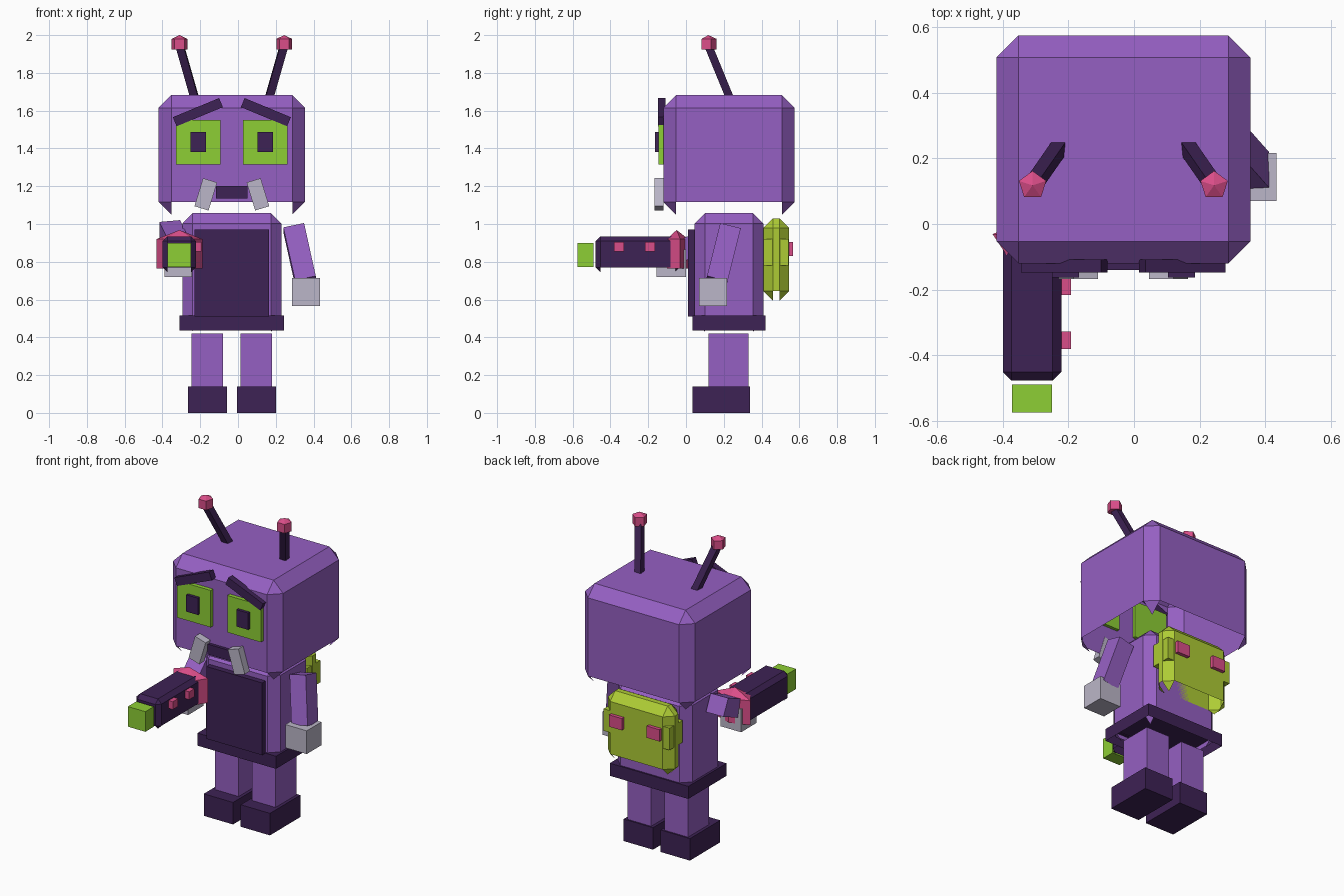
import bpy, bmesh, math
from mathutils import Vector, Matrix

default = bpy.data.objects.get("Cube")
if default:
    bpy.data.objects.remove(default, do_unlink=True)

MID = -0.0325  # centre line of the figure


def material(name, rgb):
    m = bpy.data.materials.new(name)
    m.use_nodes = True
    col = (*rgb, 1)
    m.diffuse_color = col
    m.node_tree.nodes["Principled BSDF"].inputs["Base Color"].default_value = col
    return m


purple = material("purple", (0.30, 0.115, 0.54))
dark = material("dark_plum", (0.048, 0.016, 0.09))
green = material("bright_green", (0.27, 0.62, 0.035))
lime = material("pack_lime", (0.42, 0.60, 0.035))
pink = material("pink", (0.70, 0.075, 0.25))
grey = material("pale_grey", (0.50, 0.47, 0.58))


def finish(name, bm, mat):
    mesh = bpy.data.meshes.new(name)
    bm.normal_update()
    bm.to_mesh(mesh)
    bm.free()
    mesh.materials.append(mat)
    obj = bpy.data.objects.new(name, mesh)
    bpy.context.scene.collection.objects.link(obj)
    return obj


def box(name, mat, x, y, z, bevel=0, open_bottom=False):
    """Box between (min, max) pairs, optionally chamfered and open below."""
    bm = bmesh.new()
    bmesh.ops.create_cube(bm, size=1)
    for v in bm.verts:
        v.co = [(a + b) / 2 + c * (b - a) for (a, b), c in zip((x, y, z), v.co)]
    if bevel:
        bmesh.ops.bevel(bm, geom=bm.edges[:], offset=bevel, offset_type='OFFSET',
                        segments=1, profile=0.5, affect='EDGES')
    if open_bottom:
        bm.normal_update()
        low = [f for f in bm.faces if f.normal.z < -0.3 and len(f.verts) == 4]
        bmesh.ops.delete(bm, geom=low, context='FACES')
    return finish(name, bm, mat)


def tilted_plate(name, mat, centre, size, degrees):
    """Box turned about the front-back axis."""
    bm = bmesh.new()
    turn = Matrix.Rotation(math.radians(degrees), 4, 'Y')
    bmesh.ops.create_cube(bm, size=1, matrix=Matrix.Translation(centre) @ turn
                          @ Matrix.Diagonal((*size, 1)))
    return finish(name, bm, mat)


def limb(name, mat, start, end, width):
    """Square bar from start to end with one side kept level with x."""
    a, b = Vector(start), Vector(end)
    axis = (b - a).normalized()
    side = (Vector((1, 0, 0)) - axis * axis.x).normalized()
    frame = Matrix((side, axis.cross(side), axis)).transposed().to_4x4()
    bm = bmesh.new()
    bmesh.ops.create_cube(bm, size=1, matrix=Matrix.Translation((a + b) / 2) @ frame
                          @ Matrix.Diagonal((width, width, (b - a).length, 1)))
    return finish(name, bm, mat)


def peaked_prism(name, mat, centre, rx, ry, z0, z1, peak):
    """Five-sided prism with a pointed cap."""
    bm = bmesh.new()
    rings = []
    for z in (z0, z1):
        rings.append([bm.verts.new((centre[0] + rx * math.cos(a), centre[1] + ry * math.sin(a), z))
                      for a in (math.pi / 2 + i * math.tau / 5 for i in range(5))])
    low, high = rings
    tip = bm.verts.new((*centre, peak))
    bm.faces.new(low[::-1])
    for i in range(5):
        j = (i + 1) % 5
        bm.faces.new((low[i], low[j], high[j], high[i]))
        bm.faces.new((high[i], high[j], tip))
    return finish(name, bm, mat)


def span(centre, half):
    return (centre - half, centre + half)


# Head, torso and clothing
box("head", purple, (-0.42, 0.355), (-0.12, 0.575), (1.05, 1.682), 0.067, True)
box("torso", purple, (-0.295, 0.23), (0.045, 0.41), (0.43, 1.057), 0.055, True)
box("belt", dark, (-0.31, 0.243), (0.035, 0.42), (0.435, 0.515), 0, True)
box("bib", dark, (-0.23, 0.163), (0.01, 0.06), (0.51, 0.97))
box("mouth", dark, span(MID, 0.083), (-0.14, -0.1), (1.135, 1.2))

# Paired parts
for s, side in ((-1, "right"), (1, "left")):
    eye_x = MID + s * 0.177
    box(side + "_eye", green, span(eye_x, 0.118), (-0.145, -0.1), (1.315, 1.55))
    box(side + "_pupil", dark, span(eye_x, 0.041), (-0.163, -0.14), (1.38, 1.487))
    tilted_plate(side + "_brow", dark, (MID + s * 0.18, -0.128, 1.592),
                 (0.265, 0.04, 0.052), s * 22.5)
    tilted_plate(side + "_tusk", grey, (MID + s * 0.138, -0.143, 1.157),
                 (0.078, 0.05, 0.155), -s * 17)
    limb(side + "_antenna", dark, (MID + s * 0.195, 0.235, 1.66),
         (MID + s * 0.275, 0.12, 1.94), 0.042)
    peaked_prism(side + "_antenna_tip", pink, (MID + s * 0.277, 0.118),
                 0.044, 0.044, 1.923, 1.98, 2.0)
    box(side + "_leg", purple, span(MID + s * 0.13, 0.083), (0.12, 0.33), (0.14, 0.42))
    box(side + "_foot", dark, span(MID + s * 0.13, 0.103), (0.035, 0.34), (0, 0.14))
    box(side + "_pack_light", pink, span(MID + s * 0.133, 0.045), (0.53, 0.567), (0.83, 0.905))

# Lowered left arm
limb("left_arm", purple, (0.295, 0.233, 0.98), (0.357, 0.163, 0.7), 0.112)
box("left_hand", grey, (0.285, 0.435), (0.07, 0.217), (0.567, 0.715))

# Raised right arm with blaster
limb("right_arm", purple, (-0.362, 0.205, 0.965), (-0.305, -0.04, 0.85), 0.112)
box("right_hand", grey, (-0.388, -0.243), (-0.155, 0), (0.72, 0.865))
box("blaster_barrel", dark, (-0.4, -0.222), (-0.478, -0.03), (0.745, 0.935), 0.026, True)
box("blaster_muzzle", green, (-0.373, -0.25), (-0.575, -0.49), (0.772, 0.9))
peaked_prism("blaster_collar", pink, (-0.31, -0.05), 0.128, 0.063, 0.765, 0.92, 0.968)
for number, y in enumerate((-0.355, -0.19)):
    box("blaster_button_%d" % (number + 1), pink, (-0.24, -0.192), span(y, 0.027), (0.855, 0.905))

# Backpack with side blocks
box("backpack", lime, span(MID, 0.235), (0.41, 0.545), (0.595, 1.03), 0.05, True)
box("backpack_side_blocks", lime, span(MID, 0.232), (0.411, 0.543), (0.78, 0.92))
